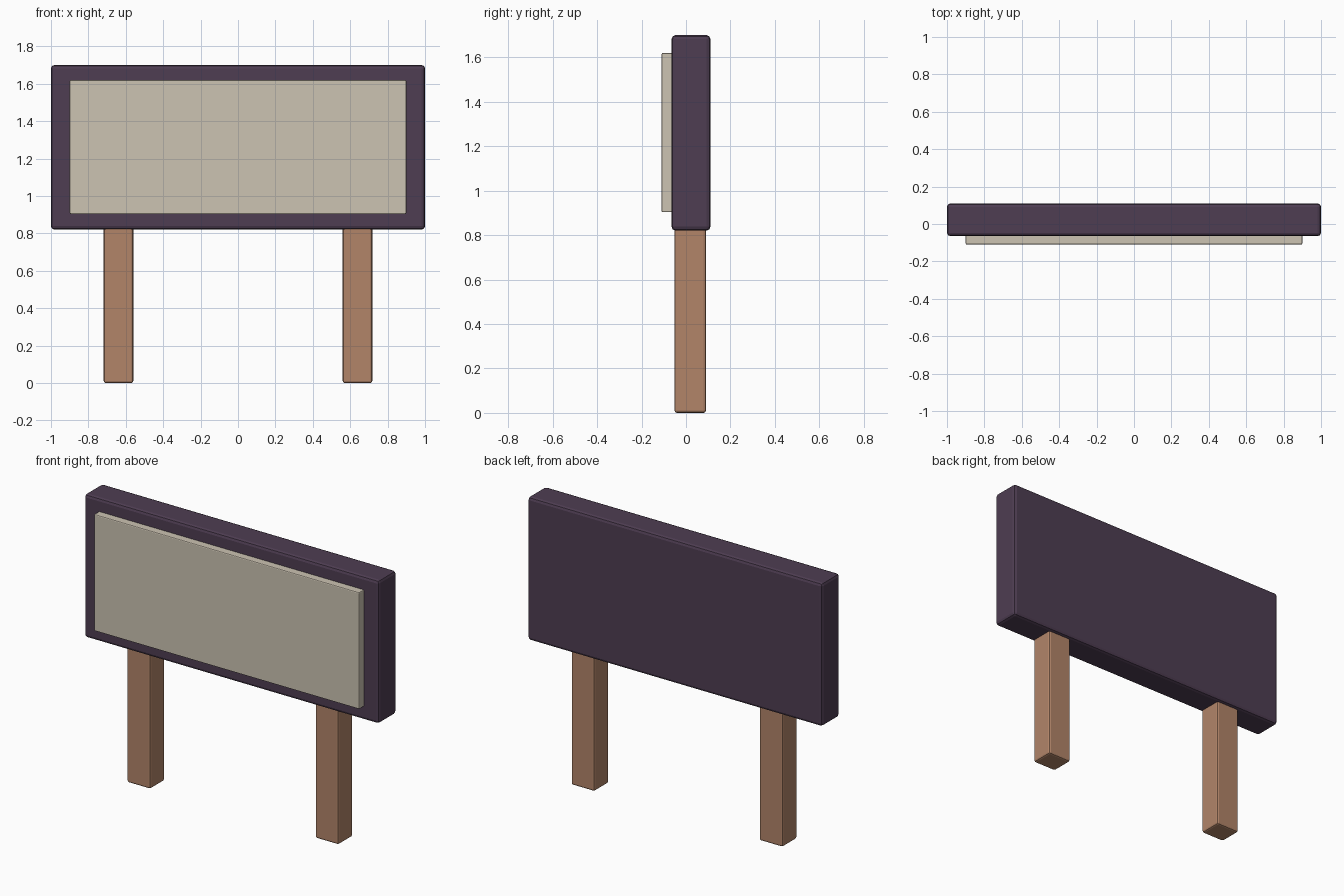
import bpy

if "Cube" in bpy.data.objects:
    bpy.data.objects.remove(bpy.data.objects["Cube"])


def material(name, srgb):
    mat = bpy.data.materials.new(name)
    lin = [((c / 255 + 0.055) / 1.055) ** 2.4 for c in srgb]
    mat.diffuse_color = (*lin, 1)
    mat.use_nodes = True
    mat.node_tree.nodes["Principled BSDF"].inputs["Base Color"].default_value = mat.diffuse_color
    return mat


def box(name, low, high, mat, bevel, segments=2):
    """Softly bevelled box spanning two opposite corners."""
    bpy.ops.mesh.primitive_cube_add(
        size=1, location=[(a + b) / 2 for a, b in zip(low, high)])
    ob = bpy.context.object
    ob.name = name
    ob.scale = [b - a for a, b in zip(low, high)]
    bpy.ops.object.transform_apply(location=False, rotation=False, scale=True)
    ob.data.materials.append(mat)
    mod = ob.modifiers.new("edge_bevel", 'BEVEL')
    mod.width = bevel
    mod.segments = segments
    bpy.ops.object.modifier_apply(modifier=mod.name)
    return ob


purple = material("dark_purple", (78, 61, 82))
cream = material("cream", (204, 195, 178))
wood = material("brown_wood", (178, 133, 105))

# Sign board and the raised panel on its front
box("sign_board", (-1, -0.065, 0.82), (1, 0.11, 1.70), purple, 0.018)
box("front_panel", (-0.9, -0.11, 0.903), (0.9, -0.05, 1.62), cream, 0.006)

# Pair of posts
for side, label in ((-1, "left"), (1, "right")):
    x = side * 0.639
    box(label + "_post", (x - 0.079, -0.052, 0), (x + 0.079, 0.09, 0.84), wood, 0.011)
